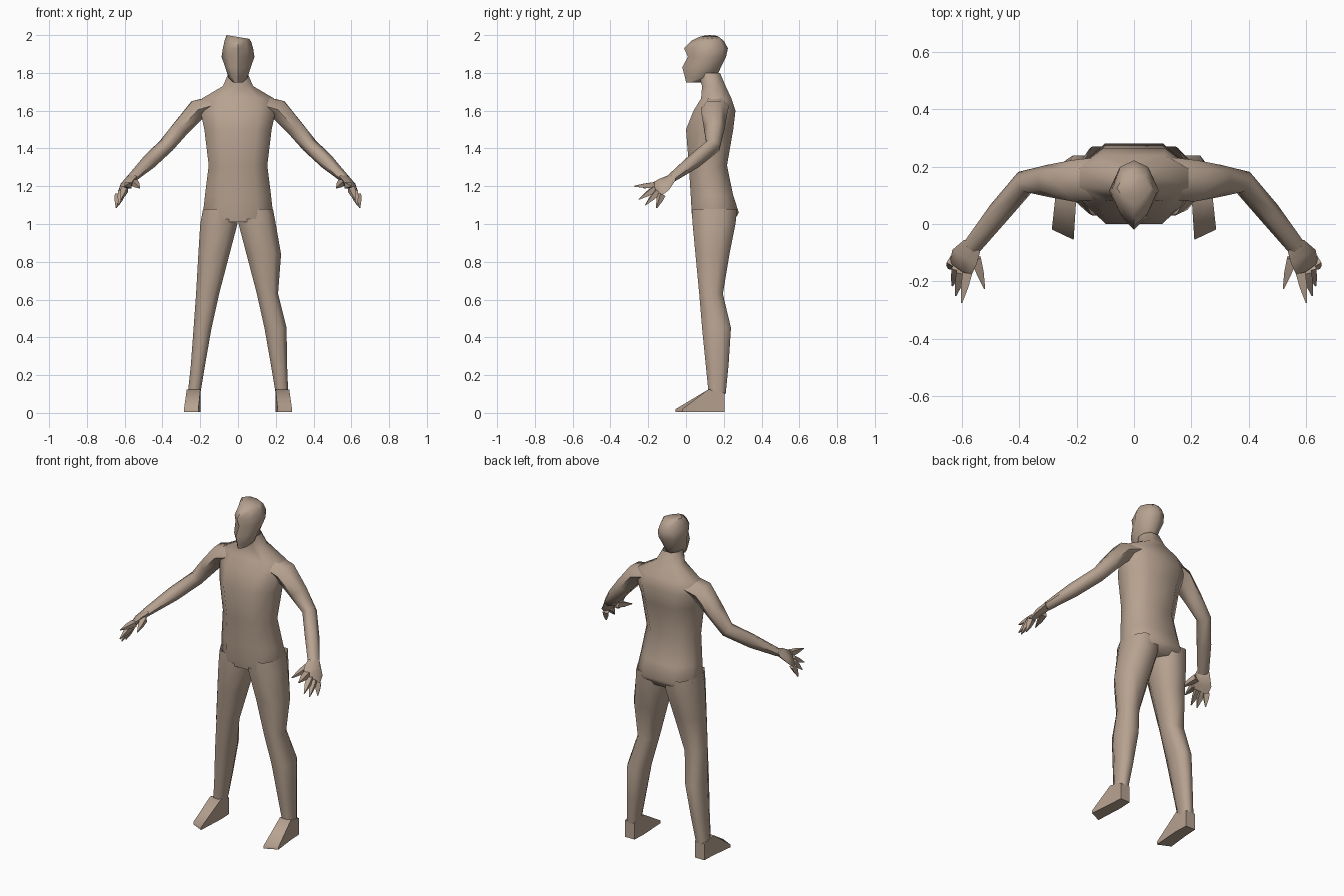
import bpy, bmesh, math
from mathutils import Vector

cube = bpy.data.objects.get("Cube")
if cube:
    bpy.data.objects.remove(cube, do_unlink=True)

clay = bpy.data.materials.new("warm_clay")
clay.use_nodes = True
colour = (0.47, 0.36, 0.28, 1)
clay.diffuse_color = colour
clay.node_tree.nodes["Principled BSDF"].inputs["Base Color"].default_value = colour

# Unit cross-sections
BODY = [(-.55, -1), (.55, -1), (1, -.4), (1, .4), (.55, 1), (-.55, 1), (-1, .4), (-1, -.4)]
HEAD = [(0, -1), (.6, -.6), (1, .05), (.6, .8), (0, 1), (-.6, .8), (-1, .05), (-.6, -.6)]
LIMB = [(math.cos(i * math.pi / 3), math.sin(i * math.pi / 3)) for i in range(6)]
BOX = [(-1, -1), (1, -1), (1, 1), (-1, 1)]


def loft(name, rings, shape, side=1, start=True, end=True):
    """Skin a cross-section along rings of (centre, half axis u, half axis v)."""
    bm = bmesh.new()
    loops = []
    for c, u, v in rings:
        pts = [Vector(c) + Vector(u) * a + Vector(v) * b for a, b in shape]
        loops.append([bm.verts.new((p.x * side, p.y, p.z)) for p in pts])
    n = len(shape)
    for lo, hi in zip(loops, loops[1:]):
        for i in range(n):
            j = (i + 1) % n
            bm.faces.new((lo[i], lo[j], hi[j], hi[i]))
    if start:
        bm.faces.new(loops[0][::-1])
    if end:
        bm.faces.new(loops[-1])
    bmesh.ops.recalc_face_normals(bm, faces=bm.faces)
    # Outward direction check for open tubes
    if bm.calc_volume(signed=True) < 0:
        bmesh.ops.reverse_faces(bm, faces=bm.faces)
    mesh = bpy.data.meshes.new(name)
    bm.to_mesh(mesh)
    bm.free()
    mesh.materials.append(clay)
    obj = bpy.data.objects.new(name, mesh)
    bpy.context.collection.objects.link(obj)
    bpy.ops.object.select_all(action='DESELECT')
    obj.select_set(True)
    bpy.context.view_layer.objects.active = obj
    bpy.ops.object.shade_smooth_by_angle(angle=math.radians(65))
    return obj


def level(z, x0, x1, y0, y1, tilt=0):
    """Horizontal ring from its bounds."""
    return (((x0 + x1) / 2, (y0 + y1) / 2, z),
            ((x1 - x0) / 2, 0, tilt), (0, (y1 - y0) / 2, 0))


def tube(points):
    """Rings square to a path of (point, half width, half height)."""
    path = [Vector(p[0]) for p in points]
    rings = []
    for i, (_, w, h) in enumerate(points):
        t = (path[min(i + 1, len(path) - 1)] - path[max(i - 1, 0)]).normalized()
        u = t.cross(Vector((0, 0, 1))).normalized()
        rings.append((path[i], u * w, u.cross(t) * h))
    return rings


# Torso and neck
torso = [(1.01, .17, .035, .25), (1.06, .185, .03, .28), (1.15, .175, .025, .25),
         (1.31, .155, .015, .217), (1.5, .178, 0, .25), (1.6, .2, .04, .262),
         (1.665, .19, .08, .24), (1.73, .08, .085, .21), (1.8, .05, .065, .18)]
loft("torso", [level(z, -r, r, a, b) for z, r, a, b in torso], BODY, end=False)

# Head with pointed face, crown slightly tilted
head = [(1.75, .025, 0, .08, 0), (1.775, .05, -.005, .16, 0), (1.83, .068, -.02, .185, 0),
        (1.885, .087, .01, .212, 0), (1.93, .08, -.01, .222, 0),
        (1.97, .07, .03, .2, -.005), (1.99, .06, .07, .175, -.01)]
loft("head", [level(z, -r, r, a, b, t) for z, r, a, b, t in head], HEAD)

# Leg levels: z, inner x, left outer x, right outer x, front y, back y
legs = [(1.08, .01, .185, .185, .03, .27), (1, .003, .2, .2, .035, .262),
        (.84, .045, .228, .21, .05, .23), (.63, .1, .212, .222, .07, .195),
        (.45, .14, .257, .235, .085, .238), (.25, .175, .26, .25, .105, .225),
        (.1, .2, .266, .266, .12, .21)]

# Fingers: base point, tip point
fingers = {
    "thumb": ((.55, -.12, 1.22), (.52, -.225, 1.19)),
    "index_finger": ((.58, -.17, 1.205), (.6, -.275, 1.2)),
    "middle_finger": ((.6, -.165, 1.185), (.62, -.25, 1.13)),
    "ring_finger": ((.615, -.15, 1.17), (.632, -.215, 1.1)),
    "little_finger": ((.63, -.13, 1.155), (.645, -.155, 1.085)),
}

for side, word in ((1, "left"), (-1, "right")):
    # Leg
    rings = [level(z, xi, xl if side > 0 else xr, a, b) for z, xi, xl, xr, a, b in legs]
    loft(word + "_leg", rings, BODY, side, start=False, end=False)

    # Wedge foot with slanted toe edge
    foot = [((.235, .205, .055), (.032, 0, 0), (0, 0, .05)),
            ((.235, .12, .065), (.036, 0, 0), (0, 0, .06)),
            ((.248, -.037, .012), (.038, .018, 0), (0, 0, .008))]
    loft(word + "_foot", foot, BOX, side)

    # Arm from inside the chest to the wrist
    arm = [((.1, .16, 1.64), .075, .05), ((.215, .15, 1.605), .072, .062),
           ((.3, .15, 1.51), .056, .052), ((.38, .145, 1.415), .043, .042),
           ((.47, .04, 1.33), .04, .04), ((.565, -.08, 1.24), .032, .022)]
    loft(word + "_arm", tube(arm), LIMB, side, start=False, end=False)

    # Palm, turned with the knuckles sloping down and outward
    palm = [((.563, -.075, 1.242), (.028, .02, -.01), (.01, .01, .02)),
            ((.59, -.115, 1.21), (.042, .025, -.03), (.012, .008, .02)),
            ((.605, -.16, 1.18), (.036, .026, -.034), (.008, .004, .012))]
    loft(word + "_palm", palm, LIMB, side)

    # Tapered fingers
    for name, (base, tip) in fingers.items():
        mid = Vector(base).lerp(Vector(tip), .45)
        spike = tube([(base, .017, .016), (mid, .013, .012), (tip, .002, .002)])
        loft(f"{word}_{name}", spike, BOX, side)
